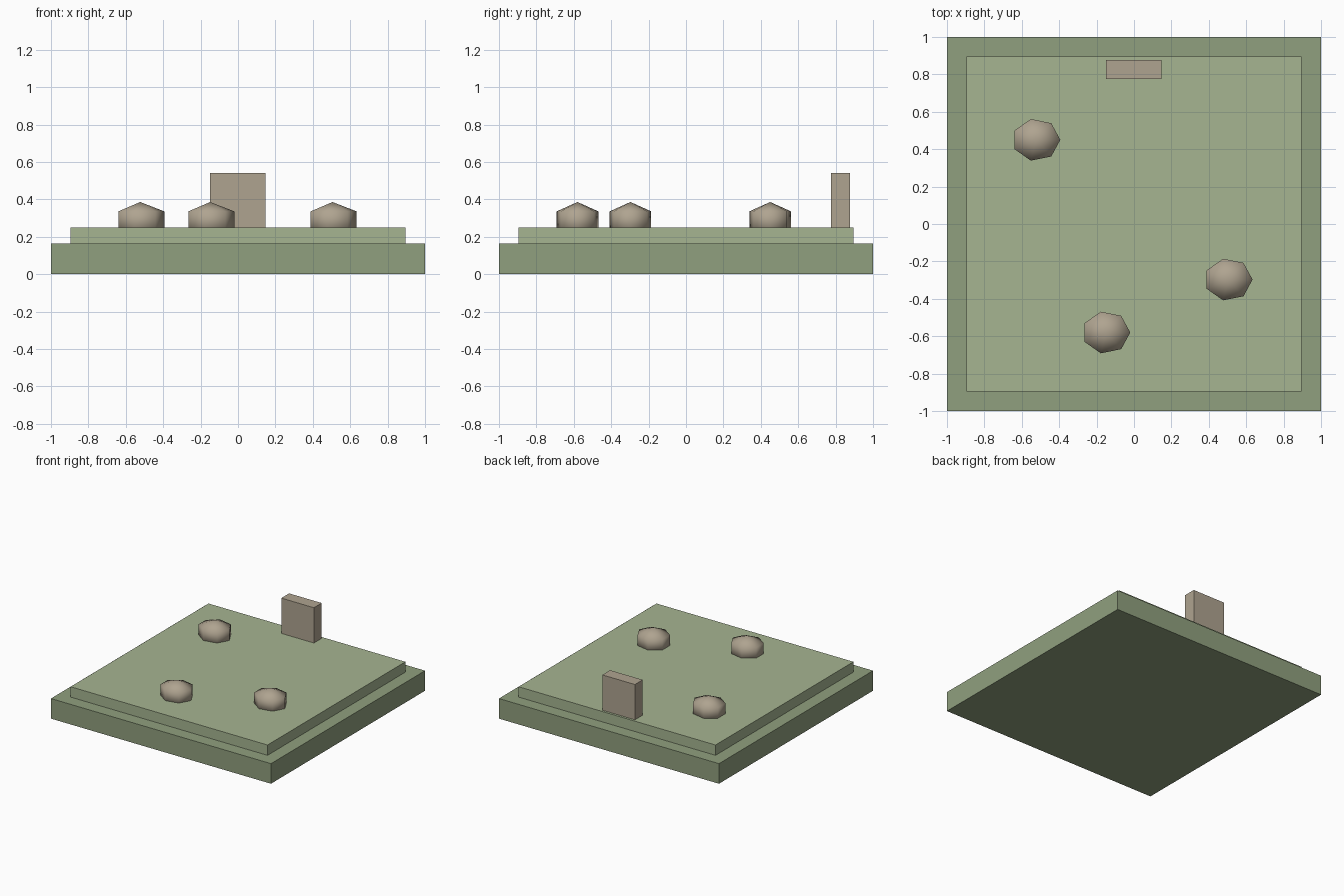
import bpy, bmesh, math
from mathutils import Matrix, Vector

if "Cube" in bpy.data.objects:
    bpy.data.objects.remove(bpy.data.objects["Cube"])


def material(name, rgb):
    m = bpy.data.materials.new(name)
    m.diffuse_color = (*rgb, 1)
    m.use_nodes = True
    m.node_tree.nodes["Principled BSDF"].inputs["Base Color"].default_value = m.diffuse_color
    return m


def finish(bm, name, mat, smooth=False):
    bmesh.ops.recalc_face_normals(bm, faces=bm.faces)
    for f in bm.faces:
        f.smooth = smooth
    me = bpy.data.meshes.new(name)
    bm.to_mesh(me)
    bm.free()
    me.materials.append(mat)
    ob = bpy.data.objects.new(name, me)
    bpy.context.collection.objects.link(ob)
    return ob


def box(name, lo, hi, mat):
    lo, hi = Vector(lo), Vector(hi)
    bm = bmesh.new()
    bmesh.ops.create_cube(bm, size=1, matrix=Matrix.Translation((lo + hi) / 2)
                          @ Matrix.Diagonal((*(hi - lo), 1)))
    finish(bm, name, mat)


def rock(name, x, y, mat, sides=7, rx=0.129, ry=0.114):
    # low-poly ball: two rings and two poles, lower part sunk in the turf
    bm = bmesh.new()
    rings = [[bm.verts.new((x + rx * math.cos(2 * math.pi * i / sides),
                            y + ry * math.sin(2 * math.pi * i / sides), z))
              for i in range(sides)] for z in (0.235, 0.336)]
    bottom, top = bm.verts.new((x, y, 0.185)), bm.verts.new((x, y, 0.386))
    for i in range(sides):
        j = (i + 1) % sides
        low, high = rings
        bm.faces.new((low[i], low[j], high[j], high[i]))
        bm.faces.new((high[i], high[j], top))
        bm.faces.new((low[j], low[i], bottom))
    finish(bm, name, mat, smooth=True)


dark_green = material("dark_green", (0.28, 0.35, 0.21))
light_green = material("light_green", (0.38, 0.46, 0.285))
stone = material("stone", (0.43, 0.37, 0.28))

# stepped ground tile
box("base_slab", (-1, -1, 0), (1, 1, 0.165), dark_green)
box("turf_slab", (-0.895, -0.895, 0.165), (0.895, 0.895, 0.25), light_green)

# upright marker at the back edge
box("marker_stone", (-0.149, 0.775, 0.25), (0.147, 0.876, 0.54), stone)

# scattered rocks
for n, (x, y) in enumerate([(-0.523, 0.45), (0.505, -0.297), (-0.149, -0.58)], 1):
    rock(f"rock_{n}", x, y, stone)
